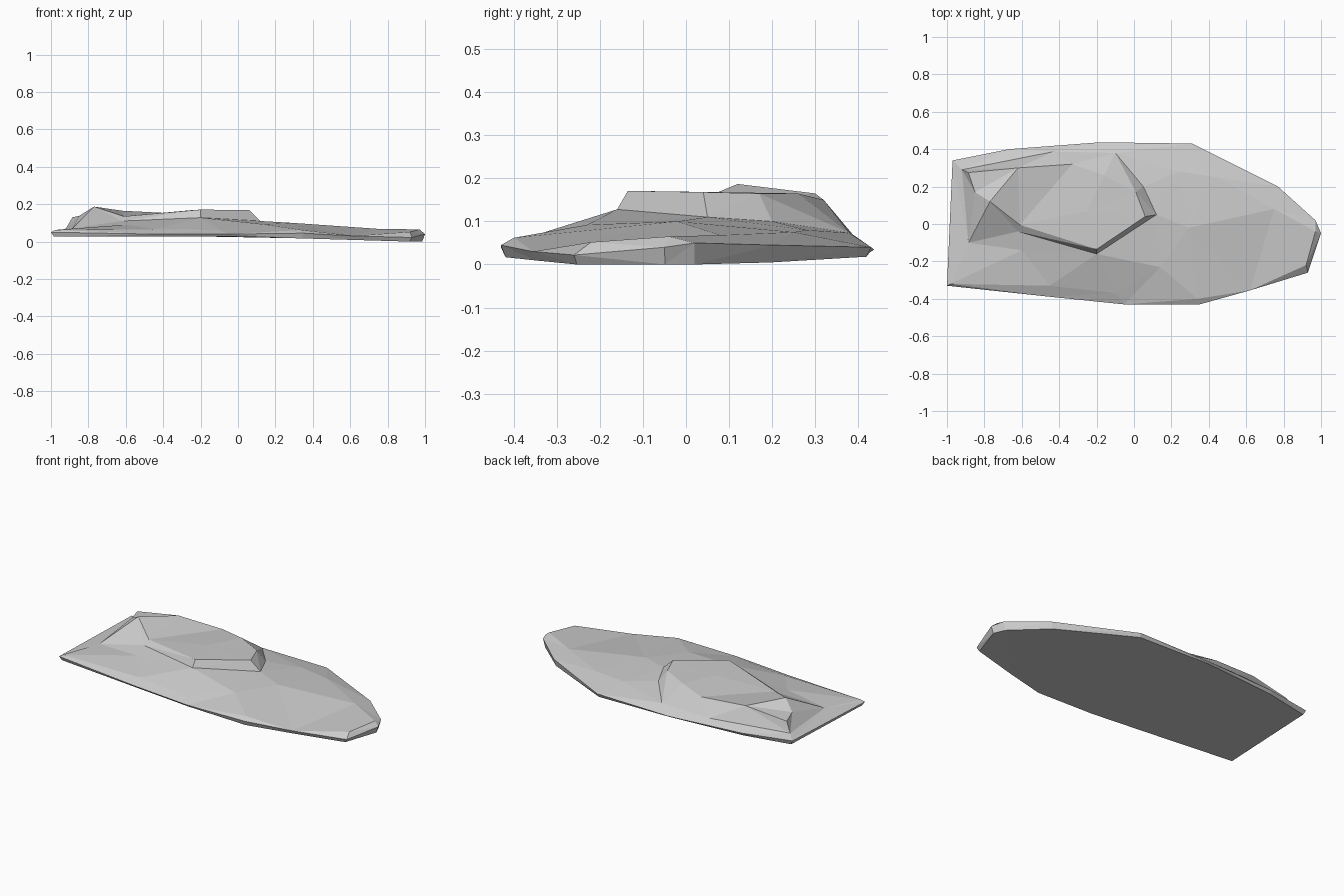
import bpy, bmesh
from mathutils import Vector
from mathutils.geometry import delaunay_2d_cdt

if "Cube" in bpy.data.objects:
    bpy.data.objects.remove(bpy.data.objects["Cube"])

# Widest contour of the slab, counter-clockwise
outline = [(-1, -.33, .05), (-.44, -.39, .04), (-.05, -.43, .04), (.35, -.43, .045),
           (.62, -.355, .03), (.93, -.26, .022), (1, -.05, .04), (.97, .02, .05),
           (.77, .2, .045), (.31, .43, .04), (-.18, .437, .035), (-.67, .4, .045),
           (-.97, .34, .055)]
# Foot of the raised outcrop
foot = [(-.92, .29, .07), (-.885, -.1, .07), (-.62, -.04, .11), (-.2, -.16, .128),
        (.12, .05, .11), (.05, .2, .1), (.24, .28, .08), (-.1, .38, .073), (-.43, .387, .07)]
# Crest of the outcrop
crest = [(-.85, .17, .137), (-.77, .12, .187), (-.61, -.005, .135), (-.2, -.135, .171),
         (.06, .04, .168), (.01, .17, .165), (-.16, .26, .165), (-.33, .32, .15),
         (-.62, .3, .165), (-.885, .275, .13)]
# Loose facet corners on the gentle slopes
facets = [(-.98, -.32, .062), (-.45, -.33, .066), (-.1, -.37, .062), (.34, -.4, .062),
          (.92, -.22, .052), (.97, -.04, .065), (.75, .08, .068), (.29, -.02, .1),
          (.14, -.23, .092), (-.6, -.14, .09), (.44, .25, .075), (-.25, .07, .168)]


def loop_edges(start, count):
    return [(start + i, start + (i + 1) % count) for i in range(count)]


# Facet the upper surface between the contours
points, edges = [], []
for ring in (outline, foot, crest):
    edges += loop_edges(len(points), len(ring))
    points += ring
points += facets
verts2d, _, faces, origins, _, _ = delaunay_2d_cdt(
    [Vector(p[:2]) for p in points], edges, [], 1, 1e-5)

bm = bmesh.new()
top = []
lookup = {}
for co, src in zip(verts2d, origins):
    z = points[src[0]][2] if src else .08
    v = bm.verts.new((co.x, co.y, z))
    top.append(v)
    for s in src:
        lookup[s] = v
for f in faces:
    bm.faces.new([top[i] for i in f])

# Undercut side wall and flat underside
n = len(outline)
base = []
for x, y, z in outline:
    drop = .027 if x < 0 else max(0, .027 * (1 - x / .93))
    base.append(bm.verts.new((x * .985, y * .975, drop)))
for i in range(n):
    j = (i + 1) % n
    bm.faces.new((lookup[i], base[i], base[j], lookup[j]))
bm.faces.new(base[::-1])
bmesh.ops.recalc_face_normals(bm, faces=bm.faces[:])
bmesh.ops.triangulate(bm, faces=bm.faces[:])

mesh = bpy.data.meshes.new("rock_slab")
bm.to_mesh(mesh)
bm.free()
rock = bpy.data.objects.new("rock_slab", mesh)
bpy.context.collection.objects.link(rock)
